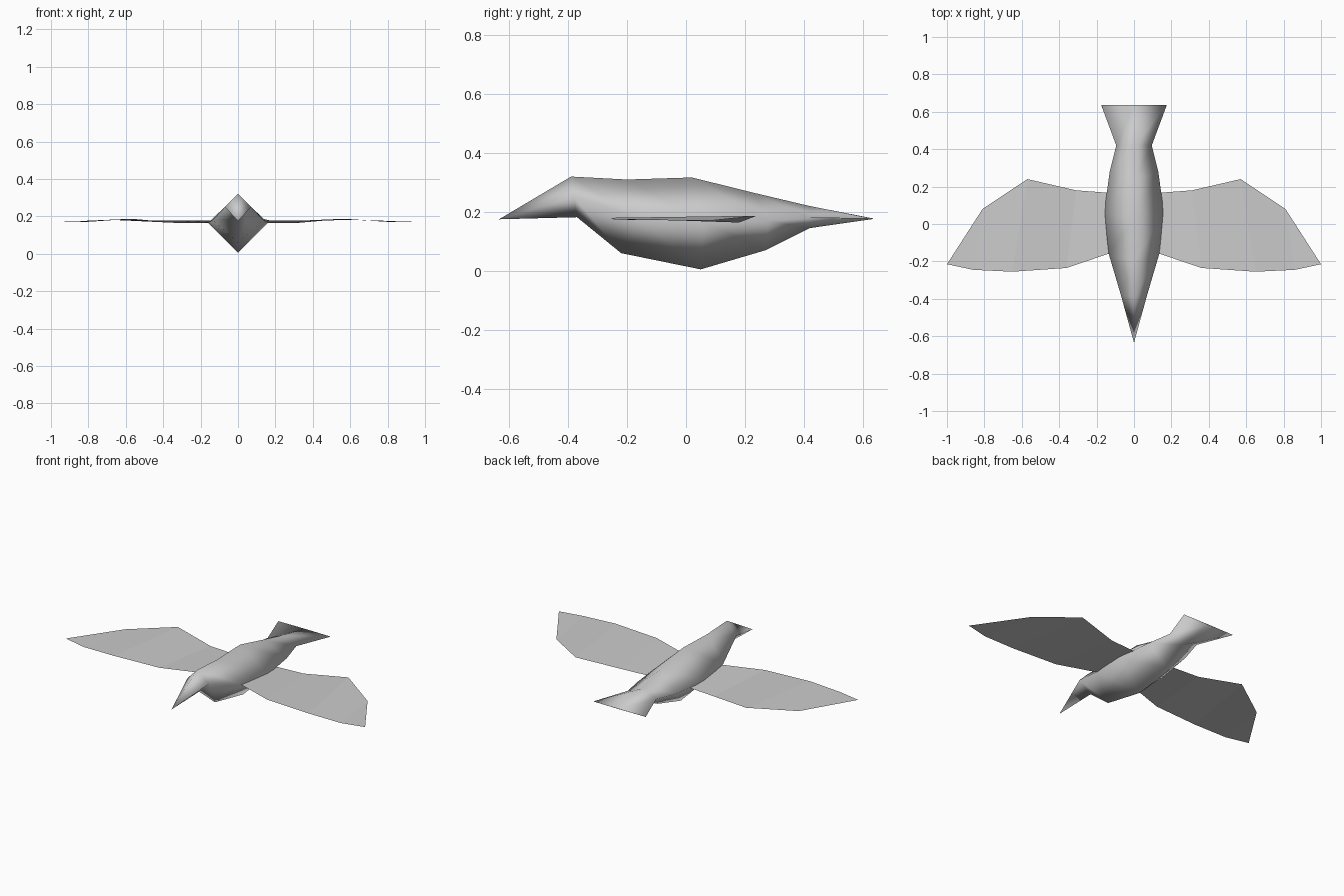
import bpy

cube = bpy.data.objects.get("Cube")
if cube:
    bpy.data.objects.remove(cube, do_unlink=True)

# One plain grey plumage colour
grey = bpy.data.materials.new("grey_plumage")
grey.use_nodes = True
colour = (0.6, 0.6, 0.6, 1)
grey.diffuse_color = colour
grey.node_tree.nodes["Principled BSDF"].inputs["Base Color"].default_value = colour


def make_object(name, verts, faces, smooth):
    mesh = bpy.data.meshes.new(name)
    mesh.from_pydata(verts, [], faces)
    mesh.materials.append(grey)
    mesh.polygons.foreach_set("use_smooth", [smooth] * len(faces))
    mesh.update()
    obj = bpy.data.objects.new(name, mesh)
    bpy.context.collection.objects.link(obj)
    return obj


# Body: diamond rings from head to tail, closed by the beak tip
# Each ring: (top y, z), (side y, half width, z), (bottom y, z)
rings = [
    ((-0.39, 0.32), (-0.38, 0.07, 0.25), (-0.37, 0.182)),
    ((-0.20, 0.31), (-0.16, 0.135, 0.18), (-0.22, 0.06)),
    ((0.02, 0.317), (0.06, 0.16, 0.165), (0.05, 0.005)),
    ((0.23, 0.265), (0.28, 0.13, 0.17), (0.27, 0.07)),
    ((0.42, 0.22), (0.42, 0.095, 0.18), (0.42, 0.145)),
    ((0.635, 0.178), (0.635, 0.175, 0.177), (0.635, 0.176)),
]
verts = [(0, -0.635, 0.175)]
for (ty, tz), (sy, w, sz), (by, bz) in rings:
    verts += [(0, ty, tz), (w, sy, sz), (0, by, bz), (-w, sy, sz)]
faces = []
for i in range(4):
    j = (i + 1) % 4
    faces.append((0, 1 + j, 1 + i))
    for r in range(len(rings) - 1):
        a, b = 1 + 4 * r, 5 + 4 * r
        faces.append((a + i, a + j, b + j, b + i))
last = len(verts) - 4
faces.append((last, last + 1, last + 2, last + 3))
make_object("body", verts, faces, True)

# Wings: thin sheets, each a row of (x, y, z) on the front and rear edges
front = [(0.11, -0.15, 0.178), (0.36, -0.235, 0.178), (0.65, -0.255, 0.18),
         (0.86, -0.245, 0.174)]
rear = [(0.11, 0.165, 0.165), (0.31, 0.18, 0.164), (0.57, 0.24, 0.187),
        (0.81, 0.08, 0.17)]
tip = (1.0, -0.215, 0.176)
for name, side in (("left_wing", 1), ("right_wing", -1)):
    verts = [(side * x, y, z) for x, y, z in front + rear + [tip]]
    faces = [(i, i + 1, i + 5, i + 4) for i in range(3)] + [(3, 8, 7)]
    if side < 0:
        faces = [f[::-1] for f in faces]
    make_object(name, verts, faces, False)
